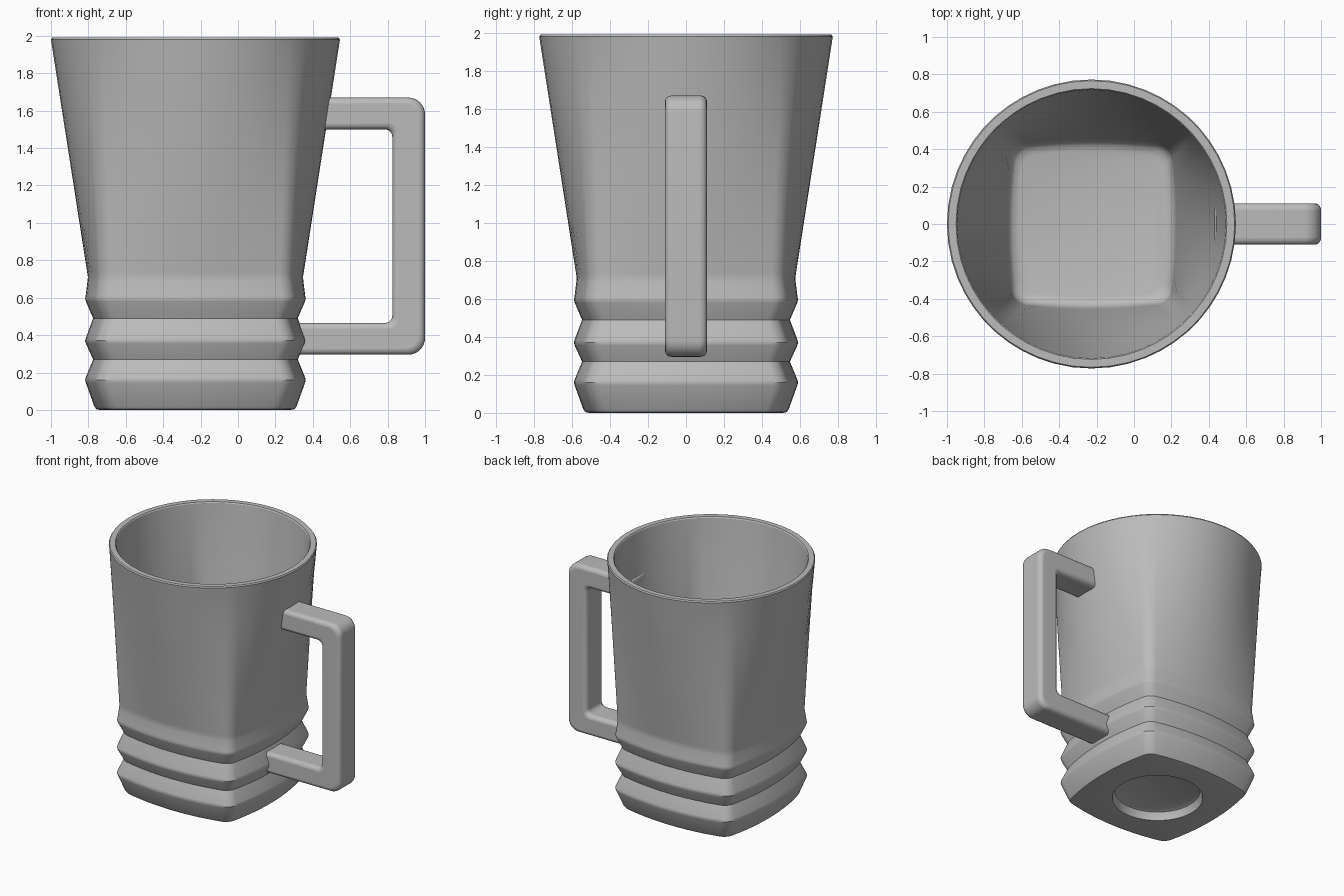
import bpy, bmesh, math
from mathutils import Vector

cube = bpy.data.objects.get("Cube")
if cube:
    bpy.data.objects.remove(cube, do_unlink=True)

CX = -0.2275          # axis of the cup body
RIM_Z = 1.99

mat = bpy.data.materials.new("plain grey")
mat.use_nodes = True
GREY = (0.5, 0.5, 0.5, 1)
mat.diffuse_color = GREY
bsdf = mat.node_tree.nodes["Principled BSDF"]
bsdf.inputs["Base Color"].default_value = GREY
bsdf.inputs["Roughness"].default_value = 0.6


def finish(bm, name):
    bmesh.ops.recalc_face_normals(bm, faces=bm.faces)
    mesh = bpy.data.meshes.new(name)
    bm.to_mesh(mesh)
    bm.free()
    mesh.materials.append(mat)
    obj = bpy.data.objects.new(name, mesh)
    bpy.context.collection.objects.link(obj)
    return obj


def smooth(obj, angle):
    bpy.ops.object.select_all(action='DESELECT')
    obj.select_set(True)
    bpy.context.view_layer.objects.active = obj
    bpy.ops.object.shade_smooth_by_angle(angle=math.radians(angle))


def square(half, z, bulge=3.4, corner=0.17):
    """Square loop with bowed sides and rounded corners, sized relative to half."""
    R, f = half * bulge, half * corner
    d = R - half
    q = (-d + math.sqrt(2 * (R - f) ** 2 - d * d)) / 2
    phi = math.atan2(q, q + d)
    quarter = math.pi / 4
    pts = []
    for side in range(4):
        rot = side * math.pi / 2
        local = []
        for i in range(13):
            a = phi * (i / 6 - 1)
            local.append((R * math.cos(a) - d, R * math.sin(a)))
        for i in range(1, 10):
            a = phi + (2 * quarter - 2 * phi) * i / 10
            local.append((q + f * math.cos(a), q + f * math.sin(a)))
        c, s = math.cos(rot), math.sin(rot)
        pts += [Vector((x * c - y * s, x * s + y * c, z)) for x, y in local]
    return pts


ANGLES = [math.atan2(p.y, p.x) for p in square(1, 0)]


def circle(r, z):
    return [Vector((r * math.cos(a), r * math.sin(a), z)) for a in ANGLES]


def blend(low, high, steps):
    return [[a.lerp(b, t) for a, b in zip(low, high)] for t in steps]


# Cup body: one continuous loft from the underside recess, up the outside, down the inside
loops = [circle(0.29, 0.07), circle(0.315, 0.06), circle(0.325, 0.04), circle(0.335, 0)]
loops += [square(h, z) for h, z in ((0.51, 0), (0.53, 0.004), (0.541, 0.02))]
# ribbed base: three soft ridges parted by sharp grooves
loops += [square(h, z) for h, z in (
    (0.586, 0.145), (0.59, 0.16), (0.586, 0.175), (0.547, 0.27),
    (0.586, 0.355), (0.59, 0.37), (0.586, 0.385), (0.547, 0.49),
    (0.586, 0.58), (0.59, 0.595), (0.587, 0.61), (0.577, 0.69))]
# outer wall changes from square to round
steps = (0, 0.02, 0.25, 0.5, 0.75, 1)
loops += blend(square(0.575, 0.71), circle(0.771, RIM_Z - 0.02), steps)
loops += [circle(r, z) for r, z in (
    (0.7725, RIM_Z - 0.01), (0.766, RIM_Z), (0.724, RIM_Z), (0.718, RIM_Z - 0.008))]
# inner wall and floor
inner = blend(square(0.45, 0.21, 7, 0.22), circle(0.717, RIM_Z - 0.02), steps)
loops += inner[::-1]
loops += [square(h, z, 7, 0.22) for h, z in ((0.44, 0.18), (0.422, 0.16), (0.39, 0.15))]

bm = bmesh.new()
rings = [[bm.verts.new((p.x + CX, p.y, p.z)) for p in lp] for lp in loops]
n = len(ANGLES)
for a, b in zip(rings, rings[1:]):
    for i in range(n):
        j = (i + 1) % n
        bm.faces.new((a[i], a[j], b[j], b[i]))
bm.faces.new(rings[0])
bm.faces.new(rings[-1])
smooth(finish(bm, "cup_body"), 32)


# Handle: squared C outline with rounded corners, extruded across its width
def corner(x, z, r, top):
    pts = []
    for i in range(9):
        a = math.pi / 2 * i / 8
        pts.append((x - r + r * math.cos(a), z + (r * math.sin(a) - r) * (1 if top else -1)))
    return pts[::-1] if top else pts


outer = [(0.43, 1.67)] + corner(1.0, 1.67, 0.09, True)
outer += corner(1.0, 0.295, 0.09, False) + [(0.27, 0.295)]
hole = [(0.43, 1.5)] + corner(0.825, 1.5, 0.04, True)
hole += corner(0.825, 0.465, 0.04, False) + [(0.27, 0.465)]

bm = bmesh.new()
HALF_W = 0.11
strips = [[bm.verts.new((x, y, z)) for x, z in path]
          for path, y in ((outer, -HALF_W), (outer, HALF_W), (hole, HALF_W), (hole, -HALF_W))]
for a, b in zip(strips, strips[1:] + strips[:1]):
    for i in range(len(a) - 1):
        bm.faces.new((a[i], a[i + 1], b[i + 1], b[i]))
for end in (0, -1):
    bm.faces.new([s[end] for s in strips])
handle = finish(bm, "handle")
bev = handle.modifiers.new("soft edges", 'BEVEL')
bev.width = 0.035
bev.segments = 4
bev.limit_method = 'ANGLE'
bev.angle_limit = math.radians(50)
smooth(handle, 40)
